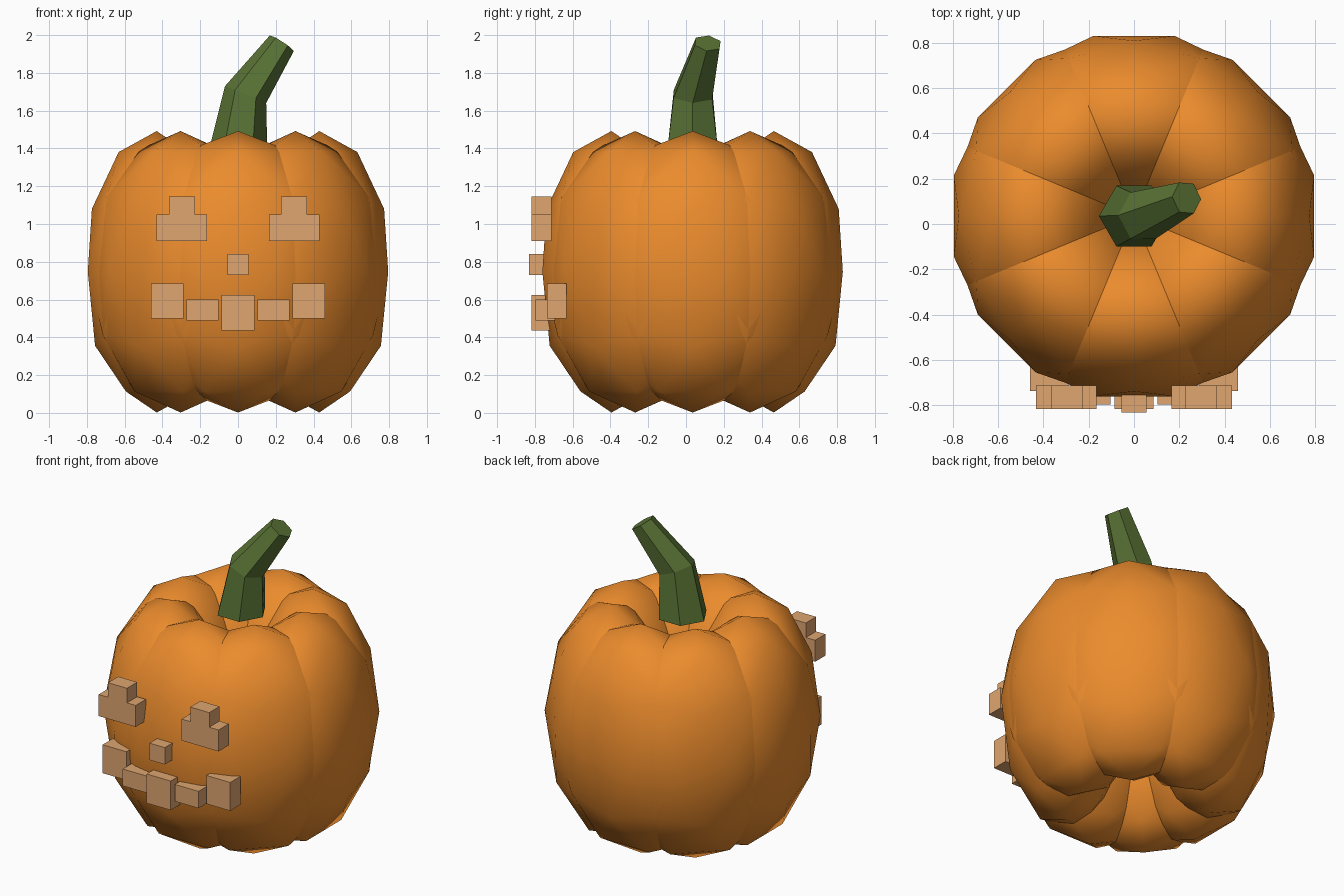
import bpy, bmesh
from math import radians, cos, sin, pi
from mathutils import Matrix, Vector

if "Cube" in bpy.data.objects:
    bpy.data.objects.remove(bpy.data.objects["Cube"])


def material(name, color):
    m = bpy.data.materials.new(name)
    m.diffuse_color = (*color, 1)
    m.use_nodes = True
    m.node_tree.nodes["Principled BSDF"].inputs["Base Color"].default_value = m.diffuse_color
    return m


def add_object(name, bm, mat, smooth=False):
    mesh = bpy.data.meshes.new(name)
    for f in bm.faces:
        f.smooth = smooth
    bm.to_mesh(mesh)
    bm.free()
    mesh.materials.append(mat)
    ob = bpy.data.objects.new(name, mesh)
    bpy.context.collection.objects.link(ob)
    return ob


orange = material("orange_skin", (0.83, 0.26, 0.026))
green = material("green_stem", (0.10, 0.17, 0.035))
tan = material("tan_face", (0.74, 0.38, 0.16))
CY = 0.035  # centre of the body in y

# Body: eight overlapping squashed icospheres around the axis
bm = bmesh.new()
for i in range(8):
    mat = (Matrix.Translation((0, CY, 0.747))
           @ Matrix.Rotation(i * pi / 4, 4, 'Z')
           @ Matrix.Translation((0.43, 0, 0))
           @ Matrix.Diagonal((0.384, 0.58, 0.745, 1)))
    bmesh.ops.create_icosphere(bm, subdivisions=2, radius=1, matrix=mat)
add_object("pumpkin_body", bm, orange, smooth=True)

# Stem: bent, tapering six-sided tube (centre, radius, lean in x, lean in y)
rings = [((0, CY, 1.385), 0.155, 0, 0),
         ((0.04, 0.037, 1.685), 0.118, 22, 2),
         ((0.232, 0.115, 1.957), 0.076, 33, 8)]
bm = bmesh.new()
loops = []
for c, r, lean_x, lean_y in rings:
    rot = Matrix.Rotation(radians(-lean_y), 3, 'X') @ Matrix.Rotation(radians(lean_x), 3, 'Y')
    loops.append([bm.verts.new(Vector(c) + rot @ Vector((r * cos(k * pi / 3), r * sin(k * pi / 3), 0)))
                  for k in range(6)])
for a, b in zip(loops, loops[1:]):
    for k in range(6):
        n = (k + 1) % 6
        bm.faces.new((a[k], a[n], b[n], b[k]))
bm.faces.new(loops[0][::-1])
bm.faces.new(loops[-1])
add_object("stem", bm, green)


def block(name, x0, x1, z0, z1, front, depth=0.105):
    bm = bmesh.new()
    mat = (Matrix.Translation(((x0 + x1) / 2, front + depth / 2, (z0 + z1) / 2))
           @ Matrix.Diagonal((x1 - x0, depth, z1 - z0, 1)))
    bmesh.ops.create_cube(bm, size=1, matrix=mat)
    add_object(name, bm, tan)


# Face: centre blocks, then mirrored pairs
block("nose", -0.055, 0.055, 0.73, 0.84, -0.832)
block("mouth_centre", -0.087, 0.087, 0.435, 0.625, -0.817)
pairs = [("eye_lower", 0.165, 0.432, 0.91, 1.05, -0.817),
         ("eye_upper", 0.228, 0.365, 1.05, 1.145, -0.817),
         ("mouth_inner", 0.103, 0.273, 0.49, 0.60, -0.797),
         ("mouth_corner", 0.288, 0.46, 0.50, 0.685, -0.737)]
for name, x0, x1, z0, z1, front in pairs:
    block(name + "_right", x0, x1, z0, z1, front)
    block(name + "_left", -x1, -x0, z0, z1, front)
